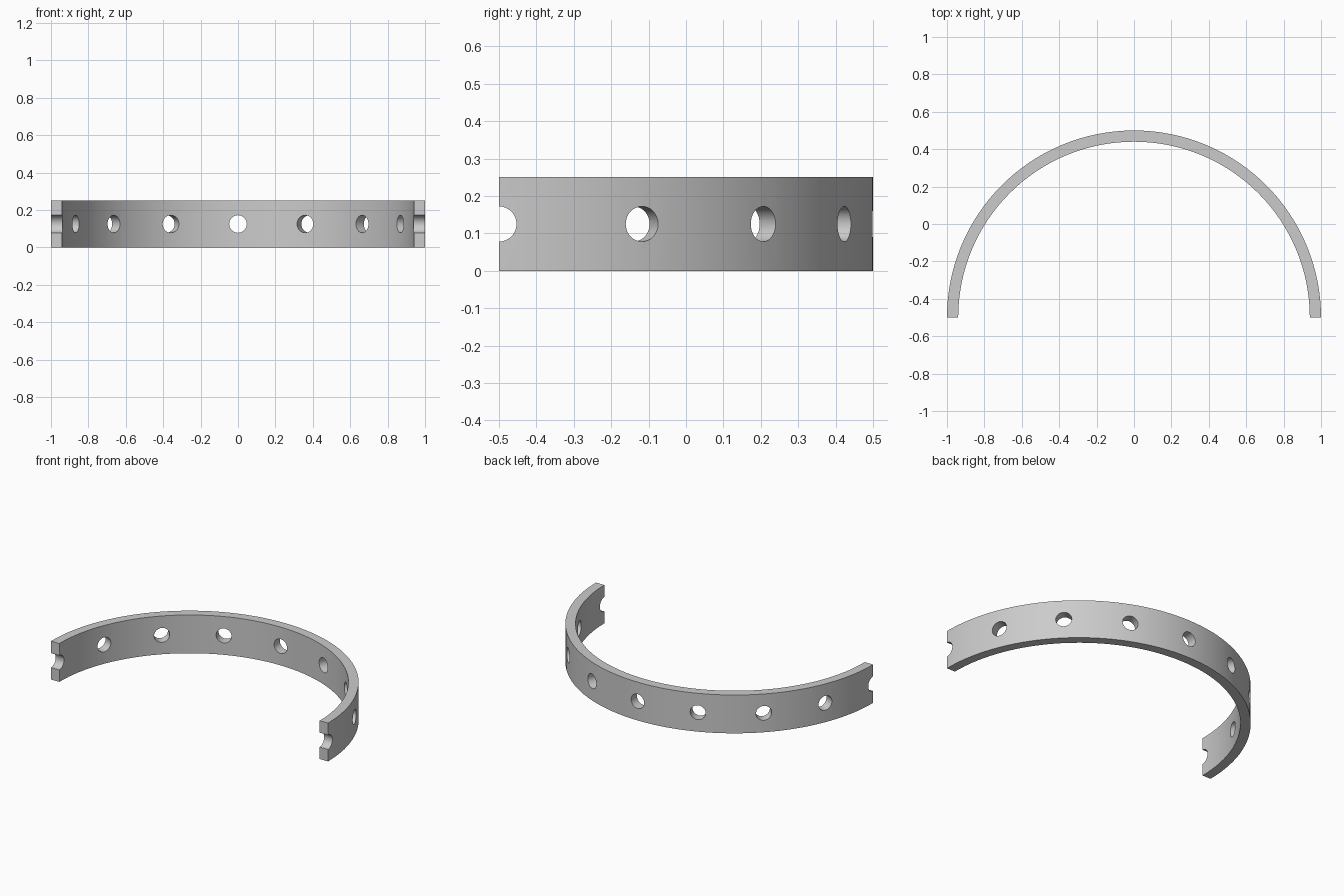
import bpy, bmesh
from math import pi, sin, cos
from mathutils import Matrix, Vector

cube = bpy.data.objects.get("Cube")
if cube:
    bpy.data.objects.remove(cube, do_unlink=True)

OUTER, INNER, HEIGHT = 1.0, 0.94, 0.25
HOLE_RADIUS, SEGMENTS, HOLE_STEPS = 0.047, 64, 8
CENTRE = Vector((0, -0.5, 0))

grey = bpy.data.materials.new("plain grey")
grey.use_nodes = True
colour = (0.6, 0.6, 0.6, 1)
grey.diffuse_color = colour
grey.node_tree.nodes["Principled BSDF"].inputs["Base Color"].default_value = colour


def make_object(name, bm):
    bmesh.ops.recalc_face_normals(bm, faces=bm.faces)
    mesh = bpy.data.meshes.new(name)
    bm.to_mesh(mesh)
    bm.free()
    mesh.materials.append(grey)
    obj = bpy.data.objects.new(name, mesh)
    bpy.context.collection.objects.link(obj)
    return obj


# Half ring: sweep a rectangular section through half a turn
bm = bmesh.new()
sections = []
for i in range(SEGMENTS + 1):
    a = pi * i / SEGMENTS
    corners = ((INNER, 0), (OUTER, 0), (OUTER, HEIGHT), (INNER, HEIGHT))
    sections.append([bm.verts.new(CENTRE + Vector((r * cos(a), r * sin(a), z)))
                     for r, z in corners])
for s, t in zip(sections, sections[1:]):
    for k in range(4):
        n = (k + 1) % 4
        bm.faces.new((s[k], s[n], t[n], t[k]))
bm.faces.new(sections[0])
bm.faces.new(sections[-1])
ring = make_object("half_ring_band", bm)

# Radial drills, evenly spaced; the end ones leave half-round notches
bm = bmesh.new()
for i in range(HOLE_STEPS + 1):
    a = pi * i / HOLE_STEPS
    middle = CENTRE + Vector((cos(a), sin(a), 0)) * 0.97 + Vector((0, 0, HEIGHT / 2))
    place = Matrix.Translation(middle) @ Matrix.Rotation(a, 4, 'Z') @ Matrix.Rotation(pi / 2, 4, 'Y')
    bmesh.ops.create_cone(bm, cap_ends=True, segments=32, radius1=HOLE_RADIUS,
                          radius2=HOLE_RADIUS, depth=0.2, matrix=place)
drills = make_object("hole_cutter", bm)
drills.hide_render = True

# Cut the holes
cut = ring.modifiers.new("holes", 'BOOLEAN')
cut.operation = 'DIFFERENCE'
cut.solver = 'EXACT'
cut.object = drills
bpy.ops.object.select_all(action='DESELECT')
bpy.context.view_layer.objects.active = ring
ring.select_set(True)
bpy.ops.object.modifier_apply(modifier=cut.name)
bpy.data.objects.remove(drills, do_unlink=True)
bpy.ops.object.shade_smooth_by_angle(angle=pi / 6)
